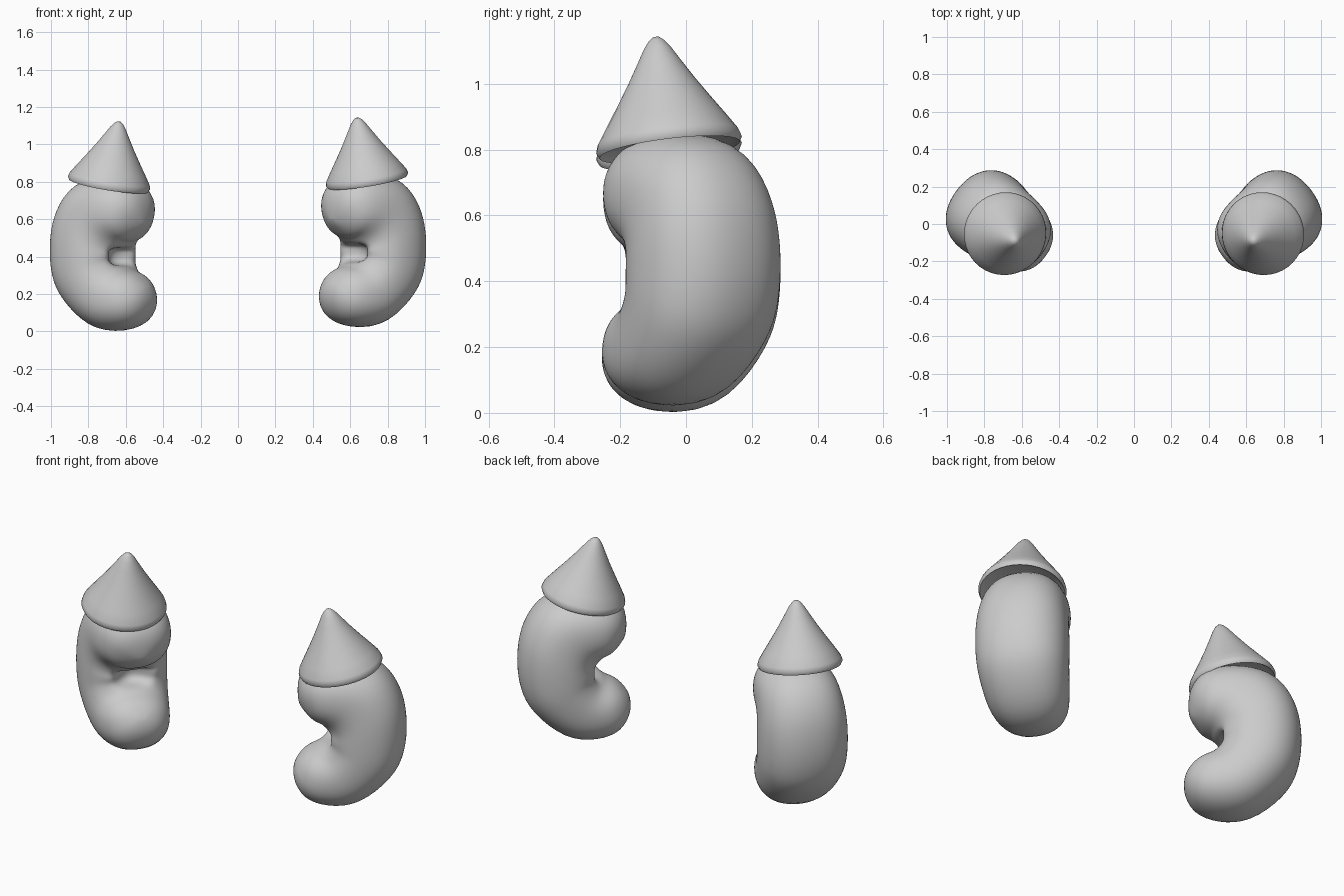
import bpy, bmesh
from math import cos, sin, pi, radians, exp, copysign
from mathutils import Vector, Matrix

cube = bpy.data.objects.get("Cube")
if cube:
    bpy.data.objects.remove(cube, do_unlink=True)

grey = bpy.data.materials.new("plain_grey")
grey.use_nodes = True
colour = (0.6, 0.6, 0.6, 1)
grey.diffuse_color = colour
grey.node_tree.nodes["Principled BSDF"].inputs["Base Color"].default_value = colour

# Local frame: X is the way the belly faces, Y is across, Z is up
YAW = radians(217)


def place(side, drop):
    """World matrix of one figure; side -1 mirrors it in x."""
    move = Matrix.Translation((0.708, 0, drop)) @ Matrix.Rotation(YAW, 4, "Z")
    return Matrix.Diagonal((side, 1, 1, 1)) @ move


def skin(name, rings, matrix, levels=0, angle=60):
    """Join rings of points into a closed surface."""
    bm = bmesh.new()
    loops = [[bm.verts.new(matrix @ p) for p in ring] for ring in rings]
    n = len(loops[0])
    for a, b in zip(loops, loops[1:]):
        for i in range(n):
            j = (i + 1) % n
            bm.faces.new((a[i], a[j], b[j], b[i]))
    for end in (loops[0], loops[-1]):
        mid = bm.verts.new(sum((v.co for v in end), Vector()) / n)
        for i in range(n):
            bm.faces.new((end[i], end[(i + 1) % n], mid))
    bmesh.ops.recalc_face_normals(bm, faces=bm.faces)
    mesh = bpy.data.meshes.new(name)
    bm.to_mesh(mesh)
    bm.free()
    mesh.materials.append(grey)
    obj = bpy.data.objects.new(name, mesh)
    bpy.context.collection.objects.link(obj)
    bpy.ops.object.select_all(action="DESELECT")
    obj.select_set(True)
    bpy.context.view_layer.objects.active = obj
    bpy.ops.object.shade_smooth_by_angle(angle=radians(angle))
    if levels:
        sub = obj.modifiers.new("smooth", "SUBSURF")
        sub.levels = sub.render_levels = levels
    return obj


# Curled body: sections fan out around the hollow of the belly
# (fan angle, inner distance, outer distance, half width)
SECTIONS = [
    (302, 0.175, 0.215, 0.03), (297, 0.123, 0.287, 0.10),
    (282, 0.092, 0.380, 0.165), (262, 0.080, 0.420, 0.195),
    (240, 0.070, 0.465, 0.215), (210, 0.055, 0.475, 0.232),
    (195, 0.045, 0.475, 0.237), (180, 0.040, 0.475, 0.238),
    (165, 0.045, 0.485, 0.237), (150, 0.050, 0.505, 0.232),
    (130, 0.055, 0.520, 0.222), (106, 0.068, 0.450, 0.212),
    (86, 0.073, 0.400, 0.185), (71, 0.094, 0.320, 0.125),
    (61, 0.155, 0.200, 0.03),
]
HOLLOW = Vector((0.17, 0, 0.43))


def body_ring(fan, inner, outer, half, n=28):
    a = radians(fan)
    ray = Vector((cos(a), 0, sin(a)))
    # The belly groove is deepest in the middle of the curl
    groove = 0.10 * exp(-((fan - 184) / 32) ** 4)
    ring = []
    for i in range(n):
        t = 2 * pi * i / n
        c = copysign(abs(cos(t)) ** 0.9, cos(t))
        across = half * copysign(abs(sin(t)) ** 0.9, sin(t))
        d = (inner + outer) / 2 - c * (outer - inner) / 2
        if c > 0:
            d += groove * exp(-(across / 0.075) ** 4)
        ring.append(HOLLOW + ray * d + Vector((0, across, 0)))
    return ring


# Pointed hat: lathe profile of (radius, height)
HAT = [(0.10, 0.01), (0.195, 0.0), (0.215, -0.016), (0.223, 0.0), (0.216, 0.022),
       (0.185, 0.07), (0.145, 0.13), (0.103, 0.195), (0.067, 0.255),
       (0.042, 0.298), (0.024, 0.322), (0.010, 0.333)]


def hat_ring(radius, height, n=40):
    return [Vector((radius * cos(2 * pi * i / n), radius * sin(2 * pi * i / n), height))
            for i in range(n)]


hat_pose = Matrix.Translation((0.046, 0.03, 0.815)) @ Matrix.Rotation(radians(11.5), 4, "Y")

for label, side, drop in (("left", 1, 0.0), ("right", -1, -0.02)):
    frame = place(side, drop)
    skin(label + "_body", [body_ring(*s) for s in SECTIONS], frame, 2, 180)
    skin(label + "_hat", [hat_ring(*p) for p in HAT], frame @ hat_pose)
